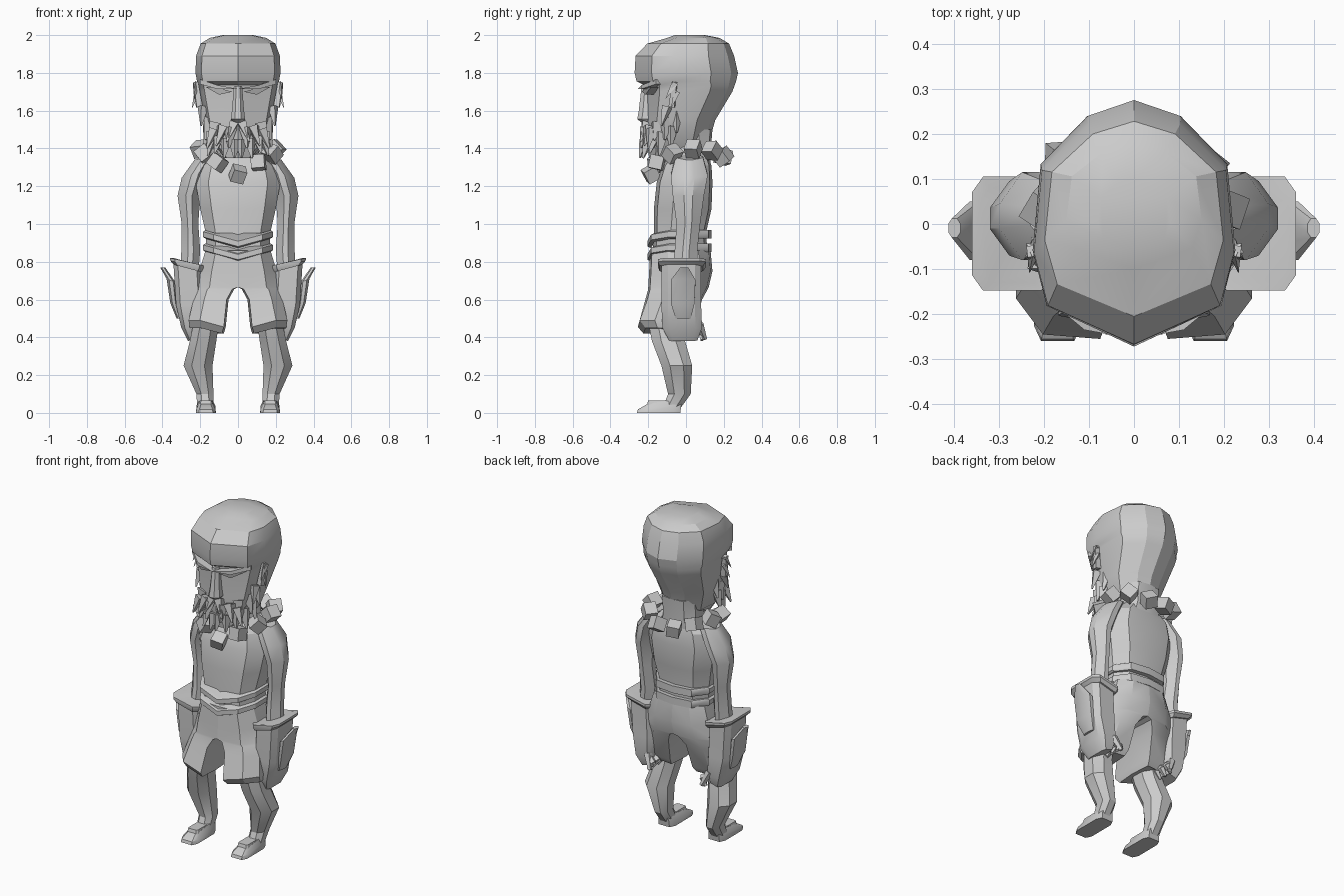
import bpy, bmesh, math, random
from mathutils import Vector, Matrix

if "Cube" in bpy.data.objects:
    bpy.data.objects.remove(bpy.data.objects["Cube"])
random.seed(4)

GREY = bpy.data.materials.new("plain grey")
GREY.use_nodes = True
GREY.diffuse_color = (0.6, 0.6, 0.6, 1)
GREY.node_tree.nodes["Principled BSDF"].inputs["Base Color"].default_value = (0.6, 0.6, 0.6, 1)


def finish(name, bm, mirror=False, angle=30):
    bmesh.ops.recalc_face_normals(bm, faces=bm.faces)
    me = bpy.data.meshes.new(name)
    bm.to_mesh(me)
    bm.free()
    me.materials.append(GREY)
    me.shade_smooth()
    me.set_sharp_from_angle(angle=math.radians(angle))
    ob = bpy.data.objects.new(name, me)
    bpy.context.scene.collection.objects.link(ob)
    if mirror:
        ob.modifiers.new("Mirror", 'MIRROR').use_mirror_merge = False
    return ob


def loft(name, rings, mirror=False, angle=30):
    """Skin a stack of equal-sided rings and cap both ends."""
    bm = bmesh.new()
    loops = [[bm.verts.new(p) for p in r] for r in rings]
    n = len(loops[0])
    for a, b in zip(loops, loops[1:]):
        for i in range(n):
            j = (i + 1) % n
            bm.faces.new((a[i], a[j], b[j], b[i]))
    bm.faces.new(loops[0])
    bm.faces.new(loops[-1])
    return finish(name, bm, mirror, angle)


def octagon(x0, x1, y0, y1, z, tilt_x=0, tilt_y=0, cut=0.28):
    """Box outline with cut corners; tilts raise z along x or y."""
    cx, cy, hx, hy = (x0 + x1) / 2, (y0 + y1) / 2, (x1 - x0) / 2, (y1 - y0) / 2
    k = 1 - 2 * cut
    unit = [(-k, -1), (k, -1), (1, -k), (1, k), (k, 1), (-k, 1), (-1, k), (-1, -k)]
    return [(cx + u * hx, cy + v * hy, z + u * tilt_x + v * tilt_y) for u, v in unit]


def oval(half, z, w, front, back, dip=0):
    """Symmetric ring from a half outline; dip lowers the front middle."""
    full = half + [(-u, v) for u, v in half[-2:0:-1]]
    cy, hy = (front + back) / 2, (back - front) / 2
    return [(u * w, cy + v * hy, z - dip * (1 - abs(u)) * (v < 0)) for u, v in full]


HEAD = [(0, -1), (.86, -.67), (1, -.22), (.92, .48), (.46, .87), (0, 1)]
BODY = [(0, -1), (.7, -.88), (1, -.35), (1, .4), (.65, .9), (0, 1)]


def shorts_ring(z, inner, outer, front, back, rise=0):
    """Half of the shorts: broad front, rounded side, flat inner wall."""
    mid, wide = (front + back) / 2, outer - inner
    pts = [(inner, front, 0), (inner + .68 * wide, front + .01, rise), (outer, .6 * mid + .4 * front, rise),
           (outer, .4 * mid + .6 * back, rise), (inner + .6 * wide, back - .01, 0), (inner, back, 0),
           (inner - .01 * (inner > 0), mid, 0)]
    return [(x, y, z + h) for x, y, h in pts]


def shard(bm, base, tip, r, sides=4, end=0.0):
    """Tapered faceted spike between two points."""
    a, b = Vector(base), Vector(tip)
    d = b - a
    m = Matrix.Translation((a + b) / 2) @ d.to_track_quat('Z', 'Y').to_matrix().to_4x4()
    bmesh.ops.create_cone(bm, cap_ends=True, segments=sides, radius1=r, radius2=r * end,
                          depth=d.length, matrix=m)


# Head with overhanging brow and domed crown
loft("head", [oval(HEAD, *r) for r in [
    (1.35, .07, -.195, 0), (1.43, .135, -.21, .12), (1.55, .175, -.215, .155),
    (1.70, .205, -.215, .245), (1.735, .212, -.22, .258), (1.755, .217, -.262, .265),
    (1.80, .225, -.272, .275), (1.89, .222, -.267, .255), (1.955, .198, -.205, .228),
    (1.985, .15, -.10, .178), (2.0, .08, -.06, .10)]], angle=22)
loft("neck", [oval(BODY, *r) for r in [
    (1.28, .15, -.11, .13), (1.38, .11, -.09, .13), (1.50, .11, -.09, .14)]])

# Nose, closed eyes and brows
loft("nose", [octagon(-w, w, y, -.17, z) for z, w, y in [
    (1.53, .02, -.225), (1.555, .038, -.258), (1.60, .032, -.25), (1.73, .022, -.235)]])
loft("eyelid", [
    [(.03, -.23, 1.70), (.10, -.225, 1.72), (.17, -.185, 1.725), (.10, -.215, 1.685)],
    [(.03, -.17, 1.70), (.10, -.17, 1.72), (.17, -.13, 1.725), (.10, -.17, 1.685)]], True)
loft("brow", [
    [(0, -.255, 1.715), (.11, -.235, 1.735), (.20, -.16, 1.765), (.20, -.16, 1.74), (.11, -.235, 1.715)],
    [(0, -.20, 1.715), (.11, -.18, 1.735), (.18, -.12, 1.765), (.18, -.12, 1.74), (.11, -.18, 1.715)]], True)

# Pointed ears
bm = bmesh.new()
shard(bm, (.205, -.075, 1.62), (.225, -.06, 1.75), .022, end=.8)
shard(bm, (.222, -.055, 1.745), (.232, -.11, 1.66), .022, 3)
shard(bm, (.218, -.05, 1.70), (.245, -.08, 1.61), .02, 3)
finish("ear", bm, True)

# Beard of broad shards along the jaw, plus moustache
bm = bmesh.new()
for row in range(2):
    for i in range(5):
        t = (i + .5 * row) / 4.5
        a = math.radians(6 + 84 * t)
        out = Vector((math.sin(a), -math.cos(a), 0))
        p = Vector((.15 * out.x, -.05 + .165 * out.y, 1.44 + .065 * row + .09 * t * t))
        tip = p + out * .03 + Vector((0, 0, -random.uniform(.08, .12)))
        shard(bm, p, tip, random.uniform(.034, .044), end=.15)
for x, z in ((.02, 1.535), (.075, 1.515), (.125, 1.50)):
    shard(bm, (x, -.215 + x * .25, z), (x + .04, -.25 + x * .4, z - .10), .032, end=.15)
shard(bm, (.185, -.10, 1.62), (.195, -.13, 1.52), .03, end=.15)
finish("beard", bm, True, 20)

# Necklace of blocks
bm = bmesh.new()
for i in range(11):
    a = 2 * math.pi * i / 11
    back = (1 - math.cos(a)) / 2
    pos = Vector((.2 * math.sin(a), .01 - .195 * math.cos(a),
                  1.265 + .14 * math.sin(a / 2) ** .9 - .06 * back ** 4 + .03 * abs(math.sin(a))))
    m = Matrix.Translation(pos) @ Matrix.Rotation(a, 4, 'Z') @ Matrix.Rotation(.6 + i, 4, (1, .6, .4))
    bmesh.ops.create_cube(bm, size=.072, matrix=m)
finish("necklace", bm)

# Torso and belts
loft("torso", [oval(BODY, *r) for r in [
    (.80, .17, -.18, .12), (.95, .17, -.17, .105), (1.08, .20, -.17, .135),
    (1.22, .225, -.155, .14), (1.31, .20, -.125, .135), (1.375, .12, -.07, .11)]])
for name, z in (("lower_belt", .875), ("upper_belt", .945)):
    loft(name, [oval(BODY, z + h, w, -.205 + .02 * (w < .18), .135, .05)
                for h, w in ((-.022, .174), (-.014, .184), (.014, .184), (.022, .174))])

# Shorts with an arched crotch and flared hems
loft("shorts", [shorts_ring(*r) for r in [
    (.42, .085, .255, -.225, .02, .03), (.455, .075, .262, -.255, .045, .035),
    (.60, .06, .235, -.215, .085), (.655, .03, .225, -.20, .115),
    (.665, 0, .222, -.20, .12), (.75, 0, .205, -.195, .14), (.86, 0, .172, -.19, .13)]], True)

# Legs and feet
loft("leg", [octagon(*r) for r in [
    (.13, .215, -.13, -.04, .01), (.13, .22, -.095, .025, .10), (.135, .288, -.13, .033, .25),
    (.115, .255, -.18, -.005, .38), (.10, .235, -.20, -.02, .48)]], True)
loft("foot", [octagon(*r, cut=.15) for r in [
    (.117, .222, -.26, -.03, 0), (.12, .22, -.255, -.025, .03, 0, .012),
    (.135, .205, -.20, -.02, .062, 0, .012)]], True)
loft("instep", [octagon(*r, cut=.1) for r in [
    (.13, .21, -.21, -.10, .03), (.138, .202, -.20, -.10, .066)]], True)

# Arms
loft("arm", [octagon(*r, cut=.36) for r in [
    (.21, .305, -.075, .06, .74), (.20, .30, -.06, .06, .86), (.21, .298, -.05, .075, 1.0),
    (.20, .32, -.07, .095, 1.15), (.16, .298, -.08, .115, 1.26, -.015),
    (.11, .23, -.055, .09, 1.355, -.015)]], True)

# Gauntlets with flared cuff, side spike and fingers
loft("gauntlet", [octagon(*r, cut=.16) for r in [
    (.20, .265, -.09, .06, .39, -.01), (.185, .30, -.125, .085, .45), (.185, .328, -.13, .08, .57),
    (.195, .342, -.13, .08, .78, .015)]], True)
loft("cuff", [octagon(*r, cut=.14) for r in [
    (.19, .34, -.14, .09, .765, .02), (.18, .358, -.148, .105, .785, .02), (.18, .36, -.148, .105, .80, .02),
    (.20, .34, -.13, .08, .80, .02)]], True)
loft("gauntlet_spike", [octagon(*r) for r in [
    (.30, .325, -.055, .025, .50), (.32, .358, -.08, .045, .58), (.33, .378, -.08, .05, .70, .01),
    (.385, .412, -.03, .012, .77)]], True)
bm = bmesh.new()
for i in range(4):
    y = -.07 + .045 * i
    shard(bm, (.22, y, .46), (.165, y + .015, .425), .024, 5, .8)
    shard(bm, (.17, y + .015, .43), (.195, y + .02, .385), .02, 5, .5)
shard(bm, (.21, .07, .47), (.175, .10, .39), .025, 5, .5)
finish("fingers", bm, True)
